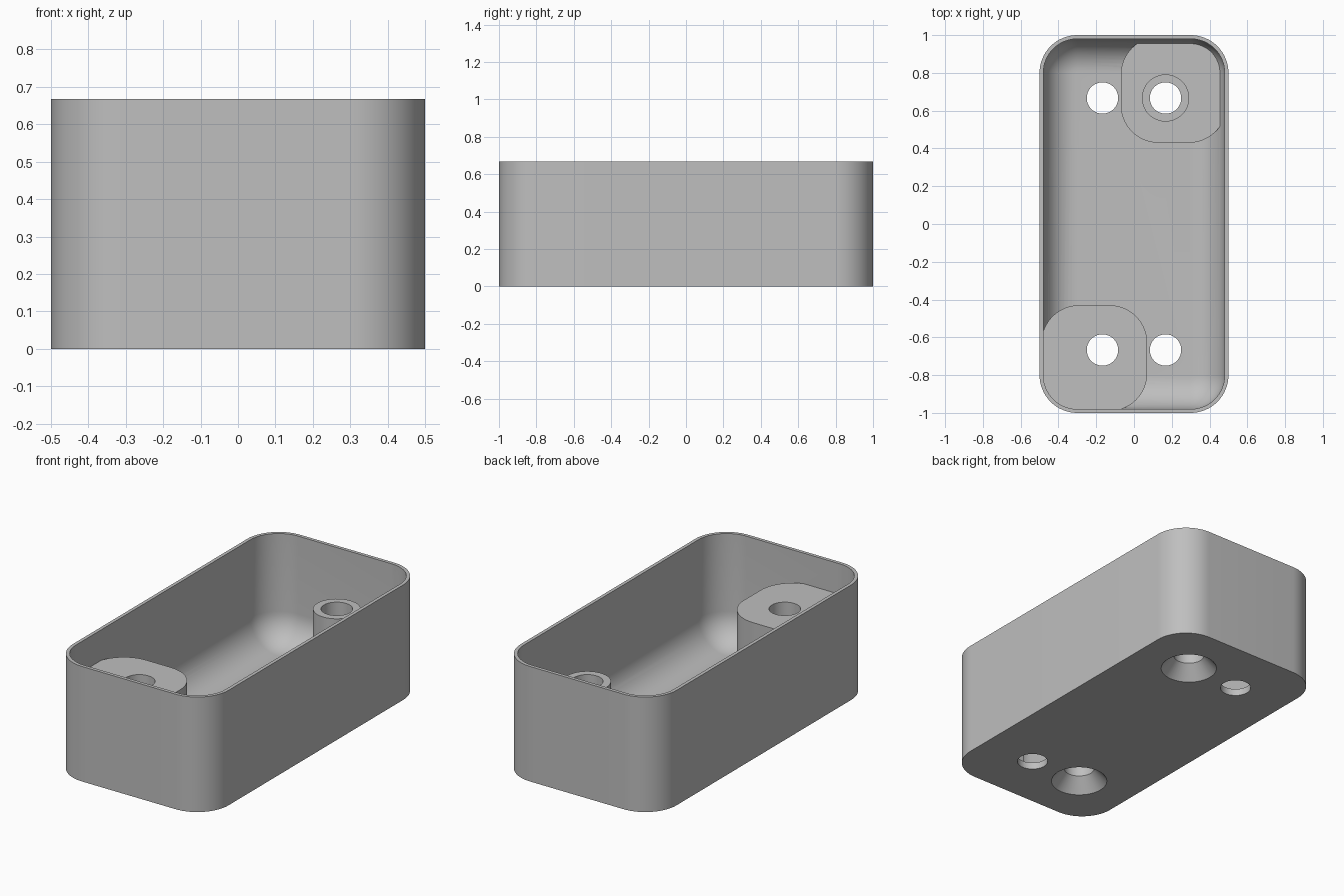
import bpy
import bmesh
from math import sin, cos, pi

cube = bpy.data.objects.get("Cube")
if cube:
    bpy.data.objects.remove(cube, do_unlink=True)

grey = bpy.data.materials.new("light_grey_plastic")
grey.use_nodes = True
colour = (0.52, 0.52, 0.52, 1)
grey.diffuse_color = colour
grey.node_tree.nodes["Principled BSDF"].inputs["Base Color"].default_value = colour

HEIGHT, WALL, FLOOR, FILLET = 0.667, 0.02, 0.04, 0.175
HOLE = 0.083
HOLE_X, HOLE_Y = 0.167, 0.667


def outline(hx, hy, r, steps=16):
    """Rounded rectangle around the origin; a circle when hx = hy = r."""
    points = []
    for k, (sx, sy) in enumerate([(1, 1), (-1, 1), (-1, -1), (1, -1)]):
        for i in range(steps + 1):
            a = (k + i / steps) * pi / 2
            p = (sx * (hx - r) + r * cos(a), sy * (hy - r) + r * sin(a))
            if not points or abs(p[0] - points[-1][0]) + abs(p[1] - points[-1][1]) > 1e-5:
                points.append(p)
    if abs(points[0][0] - points[-1][0]) + abs(points[0][1] - points[-1][1]) < 1e-5:
        points.pop()
    return points


def loft(name, layers, centre=(0, 0)):
    """Closed solid through (outline, z) layers."""
    bm = bmesh.new()
    rings = [[bm.verts.new((x + centre[0], y + centre[1], z)) for x, y in pts]
             for pts, z in layers]
    for low, high in zip(rings, rings[1:]):
        n = len(low)
        for i in range(n):
            j = (i + 1) % n
            bm.faces.new((low[i], low[j], high[j], high[i]))
    bm.faces.new(rings[0][::-1])
    bm.faces.new(rings[-1])
    mesh = bpy.data.meshes.new(name)
    bm.to_mesh(mesh)
    bm.free()
    mesh.materials.append(grey)
    obj = bpy.data.objects.new(name, mesh)
    bpy.context.collection.objects.link(obj)
    return obj


def combine(target, other, operation):
    """Apply a boolean and discard the helper."""
    mod = target.modifiers.new(operation, 'BOOLEAN')
    mod.operation, mod.solver, mod.object = operation, 'EXACT', other
    bpy.context.view_layer.objects.active = target
    bpy.ops.object.modifier_apply(modifier=mod.name)
    bpy.data.objects.remove(other, do_unlink=True)


def circle(r):
    return outline(r, r, r, 12)


# Outer body
box = outline(0.5, 1.0, 0.2)
tray = loft("mounting_tray", [(box, 0), (box, HEIGHT)])

# Cavity with a filleted floor edge
layers = []
for i in range(13):
    a = i / 12 * pi / 2
    inset = WALL + FILLET * (1 - sin(a))
    layers.append((outline(0.5 - inset, 1 - inset, 0.2 - inset),
                   FLOOR + FILLET * (1 - cos(a))))
layers.append((layers[-1][0], HEIGHT + 0.1))
combine(tray, loft("cavity", layers), 'DIFFERENCE')

# Corner bosses: one tall, one low with a raised collar
pad = outline(0.28, 0.28, 0.2)
combine(tray, loft("tall_boss", [(pad, 0.02), (pad, 0.49)], (-0.21, -0.71)), 'UNION')
combine(tray, loft("low_boss", [(pad, 0.02), (pad, 0.125)], (0.21, 0.71)), 'UNION')
collar = circle(0.125)
combine(tray, loft("collar", [(collar, 0.03), (collar, 0.49)], (HOLE_X, HOLE_Y)), 'UNION')

# Plain floor holes, and countersunk holes through the bosses
for side in (-1, 1):
    shaft = circle(HOLE)
    combine(tray, loft("floor_hole", [(shaft, -0.1), (shaft, 0.6)],
                       (-side * HOLE_X, side * HOLE_Y)), 'DIFFERENCE')
    sink = circle(0.152)
    combine(tray, loft("screw_hole", [(sink, -0.1), (sink, 0), (shaft, 0.08), (shaft, 0.6)],
                       (side * HOLE_X, side * HOLE_Y)), 'DIFFERENCE')

# Smooth curves, sharp edges
bpy.ops.object.select_all(action='DESELECT')
tray.select_set(True)
bpy.context.view_layer.objects.active = tray
bpy.ops.object.shade_smooth_by_angle(angle=pi / 6)
